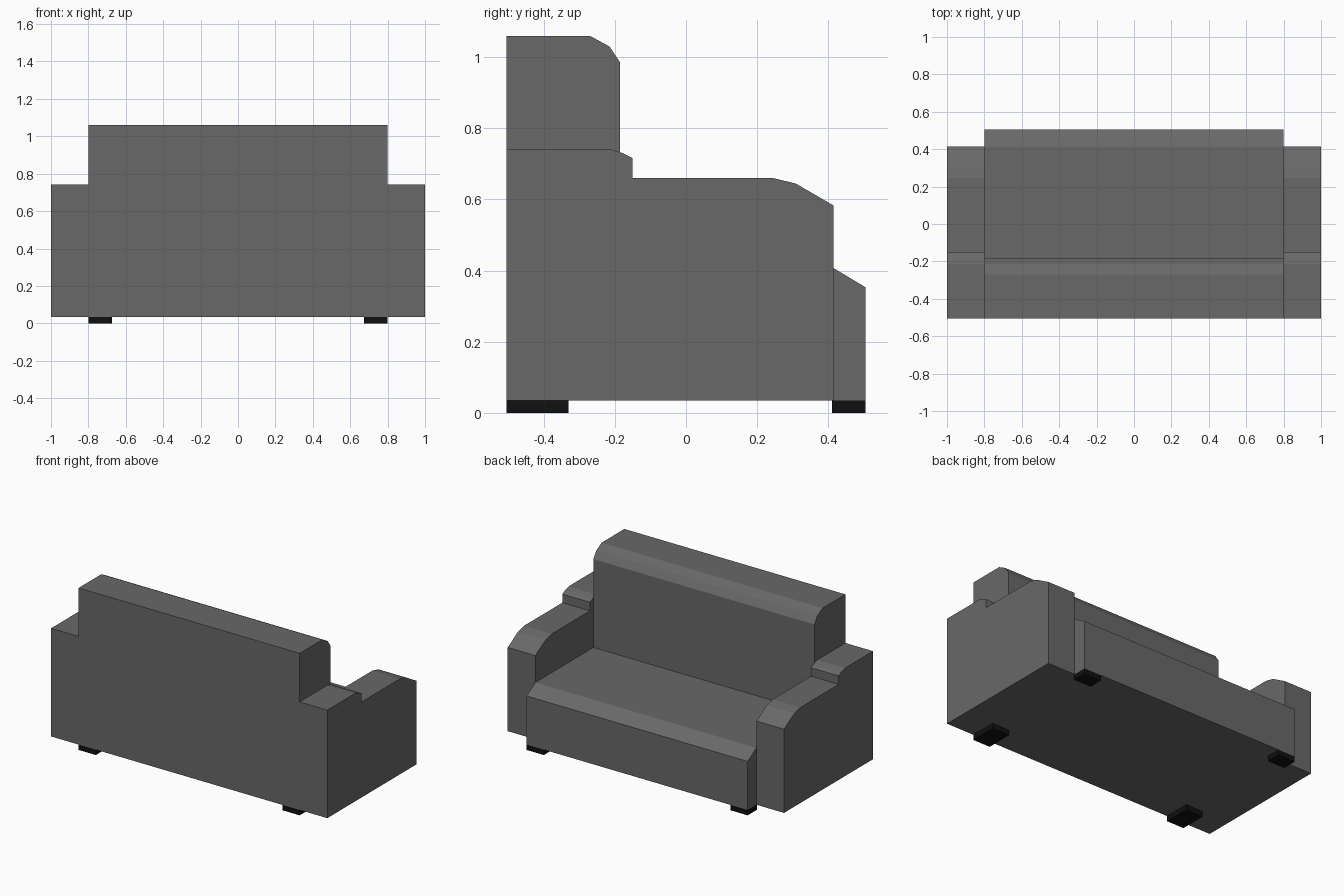
import bpy
import bmesh

if "Cube" in bpy.data.objects:
    bpy.data.objects.remove(bpy.data.objects["Cube"])


def make_material(name, value):
    mat = bpy.data.materials.new(name)
    mat.diffuse_color = (value, value, value, 1)
    mat.use_nodes = True
    mat.node_tree.nodes["Principled BSDF"].inputs["Base Color"].default_value = mat.diffuse_color
    return mat


FABRIC = make_material("dark_grey_fabric", 0.14)
BLACK = make_material("black_plastic", 0.005)


def extrude_profile(name, profile, x0, x1, mat, mirror=False):
    """Extrude a (y, z) side profile along x from x0 to x1."""
    bm = bmesh.new()
    face = bm.faces.new([bm.verts.new((x0, y, z)) for y, z in profile])
    side = bmesh.ops.extrude_face_region(bm, geom=[face])["geom"]
    moved = [g for g in side if isinstance(g, bmesh.types.BMVert)]
    bmesh.ops.translate(bm, verts=moved, vec=(x1 - x0, 0, 0))
    bmesh.ops.recalc_face_normals(bm, faces=bm.faces)
    mesh = bpy.data.meshes.new(name)
    bm.to_mesh(mesh)
    bm.free()
    mesh.materials.append(mat)
    obj = bpy.data.objects.new(name, mesh)
    bpy.context.collection.objects.link(obj)
    if mirror:
        obj.modifiers.new("mirror", 'MIRROR').use_axis[0] = True
    return obj


def box_profile(y0, y1, z0, z1):
    return [(y0, z0), (y1, z0), (y1, z1), (y0, z1)]


BASE, BACK, FRONT = 0.035, -0.505, 0.505
INNER = 0.80

# Seat with a sloped leading edge
extrude_profile("seat", [(-0.185, BASE), (FRONT, BASE), (FRONT, 0.353),
                         (0.415, 0.407), (-0.185, 0.407)], -INNER, INNER, FABRIC)

# Backrest with a rounded top edge
extrude_profile("backrest", [(BACK, BASE), (-0.185, BASE), (-0.185, 0.985),
                             (-0.215, 1.03), (-0.27, 1.06), (BACK, 1.06)],
                -INNER, INNER, FABRIC)

# Arms, stepped up at the rear and rounded at the front
extrude_profile("armrests", [(BACK, BASE), (0.415, BASE), (0.415, 0.583),
                             (0.308, 0.645), (0.245, 0.66), (-0.15, 0.66),
                             (-0.15, 0.716), (-0.177, 0.73), (-0.215, 0.742),
                             (BACK, 0.742)], INNER, 1.0, FABRIC, mirror=True)

# Low block feet
for name, y0, y1 in (("rear_feet", BACK, -0.33), ("front_feet", 0.41, FRONT)):
    extrude_profile(name, box_profile(y0, y1, 0, BASE), 0.675, INNER, BLACK, mirror=True)
